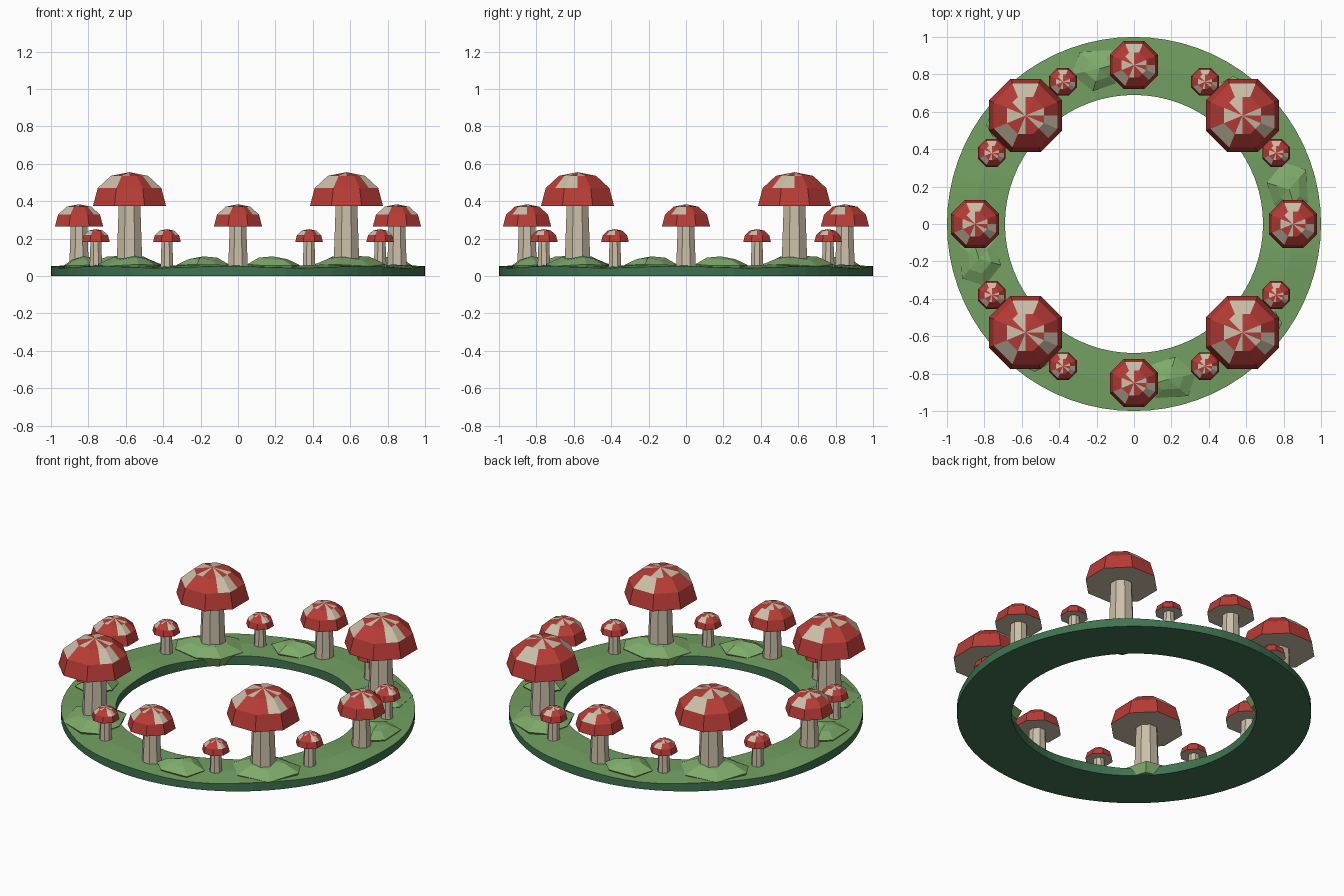
import bpy
import bmesh
import math
from mathutils import Matrix, Vector

cube = bpy.data.objects.get("Cube")
if cube:
    bpy.data.objects.remove(cube, do_unlink=True)


def material(name, r, g, b):
    m = bpy.data.materials.new(name)
    m.use_nodes = True
    m.diffuse_color = (r, g, b, 1)
    bsdf = m.node_tree.nodes["Principled BSDF"]
    bsdf.inputs["Base Color"].default_value = (r, g, b, 1)
    bsdf.inputs["Roughness"].default_value = 0.9
    return m


RED = material("cap red", 0.48, 0.045, 0.037)
CREAM = material("cream", 0.60, 0.52, 0.39)
GRASS = material("grass green", 0.17, 0.35, 0.12)
MOSS = material("mossy rock green", 0.21, 0.41, 0.145)
EDGE = material("dark edge green", 0.05, 0.17, 0.08)


def finish(name, bm, mats):
    bmesh.ops.recalc_face_normals(bm, faces=bm.faces)
    mesh = bpy.data.meshes.new(name)
    bm.to_mesh(mesh)
    bm.free()
    for m in mats:
        mesh.materials.append(m)
    obj = bpy.data.objects.new(name, mesh)
    bpy.context.collection.objects.link(obj)
    return obj


def bridge(bm, low, high, rule=lambda i: 0):
    """Join two closed loops; rule gives the material of each column."""
    n = len(low)
    for i in range(n):
        j = (i + 1) % n
        f = bm.faces.new((low[i], low[j], high[j], high[i]))
        f.material_index = rule(i)


def octagon(bm, centre, apothem, z):
    """Octagon with a point at each corner and each side's middle."""
    loop = []
    for i in range(16):
        a = i * math.pi / 8
        r = apothem / (math.cos(math.pi / 8) if i % 2 else 1)
        loop.append(bm.verts.new((centre[0] + r * math.cos(a),
                                  centre[1] + r * math.sin(a), z)))
    return loop


# Ground ring with a gently uneven top
def ground_ring():
    bm = bmesh.new()
    n = 72
    profile = [(0.69, 0), (1, 0), (1, 0.048), (0.85, 0.056), (0.69, 0.052)]
    loops = []
    for k, (r, z) in enumerate(profile):
        loop = []
        for i in range(n):
            a = 2 * math.pi * i / n
            wave = 0.005 * math.sin(8 * a + k) if z else 0
            loop.append(bm.verts.new((r * math.cos(a), r * math.sin(a), z + wave)))
        loops.append(loop)
    for k in range(len(loops)):
        top = 1 if k in (2, 3) else 0
        bridge(bm, loops[k], loops[(k + 1) % len(loops)], lambda i: top)
    finish("ground_ring", bm, [EDGE, GRASS])


# Faceted mossy slabs
def slab(name, outline, peak, base, turn):
    bm = bmesh.new()
    centre = sum((Vector(p) for p in outline), Vector((0, 0))) / len(outline)

    def level(scale, z, tilt):
        loop = []
        for i, p in enumerate(outline):
            q = centre + (Vector(p) - centre) * scale
            loop.append(bm.verts.new((q.x, q.y, z + tilt * math.sin(2.4 * i))))
        return loop

    bottom = level(0.85, base, 0)
    rim = level(1, 0.058, 0.006)
    crown = level(0.55, peak - 0.015, 0.010)
    bridge(bm, bottom, rim)
    bridge(bm, rim, crown)
    bm.faces.new(bottom)
    tip = bm.verts.new((centre.x, centre.y, peak))
    for i in range(len(crown)):
        bm.faces.new((crown[i], crown[(i + 1) % len(crown)], tip))
    bm.transform(Matrix.Rotation(turn * math.pi / 2, 4, 'Z'))
    finish(name, bm, [MOSS])


# Mushroom stem and cap
CAP_SPOTS = {3, 4, 9, 10, 14, 15}
CROWN_SPOTS = {0, 4, 5, 7, 8, 11, 14}


def mushroom(name, x, y, size, cap_base, foot):
    at = (x, y)
    bm = bmesh.new()
    stem = [octagon(bm, at, foot, 0.008),
            octagon(bm, at, foot * 0.92, cap_base * 0.35),
            octagon(bm, at, foot * 0.8, cap_base + 0.01)]
    bm.faces.new(stem[0])
    bridge(bm, stem[0], stem[1])
    bridge(bm, stem[1], stem[2])
    bm.faces.new(stem[2])
    finish(name + "_stem", bm, [CREAM])

    bm = bmesh.new()
    rim, shoulder, crown = [octagon(bm, at, r * size, cap_base + z * size)
                            for r, z in ((0.195, 0), (0.17, 0.095), (0.1, 0.16))]
    under = bm.faces.new(rim)
    under.material_index = 1
    bridge(bm, rim, shoulder)
    bridge(bm, shoulder, crown, lambda i: int(i in CAP_SPOTS))
    tip = bm.verts.new((x, y, cap_base + 0.18 * size))
    for i in range(16):
        f = bm.faces.new((crown[i], crown[(i + 1) % 16], tip))
        f.material_index = int(i in CROWN_SPOTS)
    finish(name + "_cap", bm, [RED, CREAM])


ground_ring()

SIDE_SLAB = [(-0.33, 0.80), (-0.22, 0.71), (-0.10, 0.75),
             (-0.05, 0.87), (-0.12, 0.93), (-0.29, 0.92)]
CORNER_SLAB = [(0.40, -0.62), (0.52, -0.75), (0.71, -0.71), (0.79, -0.53),
               (0.74, -0.44), (0.58, -0.41), (0.44, -0.46)]

# Everything repeats in quarter turns
for q in range(4):
    c, s = round(math.cos(q * math.pi / 2)), round(math.sin(q * math.pi / 2))

    def spot(x, y):
        return c * x - s * y, s * x + c * y

    slab(f"side_slab_{q}", SIDE_SLAB, 0.105, 0.02, q)
    slab(f"corner_slab_{q}", CORNER_SLAB, 0.11, 0.006, q)
    mushroom(f"large_mushroom_{q}", *spot(0.58, 0.58), 1, 0.375, 0.072)
    mushroom(f"medium_mushroom_{q}", *spot(0.85, 0), 0.66, 0.265, 0.055)
    mushroom(f"small_mushroom_a_{q}", *spot(0.76, 0.38), 0.38, 0.182, 0.036)
    mushroom(f"small_mushroom_b_{q}", *spot(0.38, 0.76), 0.38, 0.182, 0.036)
